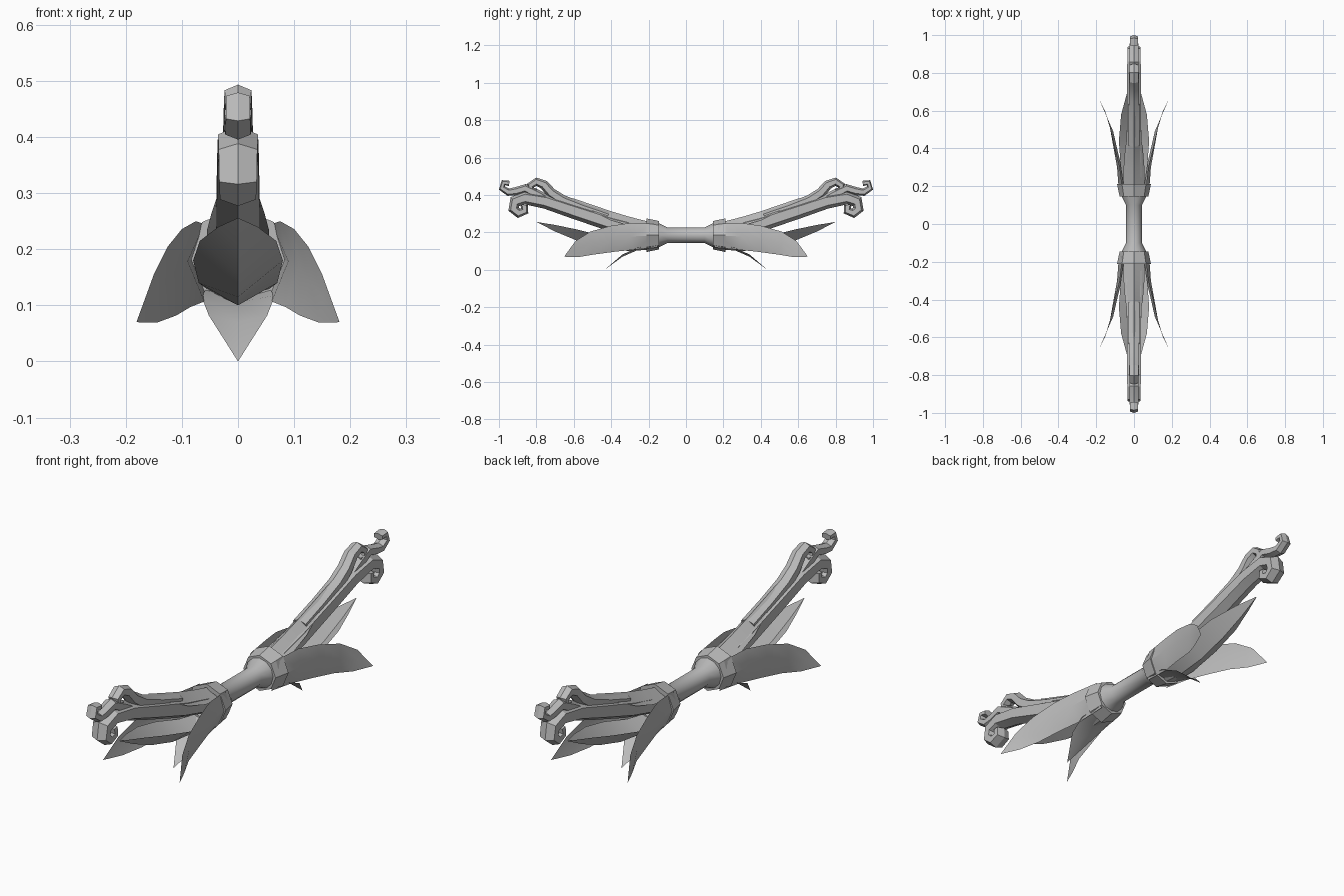
import bpy, bmesh, math
from mathutils import Vector

old = bpy.data.objects.get("Cube")
if old:
    bpy.data.objects.remove(old)

grey = bpy.data.materials.new("plain grey")
grey.use_nodes = True
grey.diffuse_color = (0.5, 0.5, 0.5, 1)
grey.node_tree.nodes["Principled BSDF"].inputs["Base Color"].default_value = (0.5, 0.5, 0.5, 1)
AXIS_Z = 0.185


def finish(name, bm, mirror=(False, True), angle=35, closed=True):
    """Turn a bmesh into a shaded object mirrored to the other end."""
    if closed:
        bmesh.ops.recalc_face_normals(bm, faces=bm.faces)
    mesh = bpy.data.meshes.new(name)
    bm.to_mesh(mesh)
    bm.free()
    mesh.materials.append(grey)
    obj = bpy.data.objects.new(name, mesh)
    bpy.context.collection.objects.link(obj)
    if any(mirror):
        mod = obj.modifiers.new("Mirror", 'MIRROR')
        mod.use_axis = (mirror[0], mirror[1], False)
        mod.use_mirror_merge = False
    bpy.ops.object.select_all(action='DESELECT')
    obj.select_set(True)
    bpy.context.view_layer.objects.active = obj
    bpy.ops.object.shade_smooth_by_angle(angle=math.radians(angle))
    return obj


def loft(bm, rings, wrap):
    """Bridge equal-length rows of points with faces."""
    rows = [[bm.verts.new(p) for p in ring] for ring in rings]
    for a, b in zip(rows, rows[1:]):
        for i in range(len(a) if wrap else len(a) - 1):
            j = (i + 1) % len(a)
            bm.faces.new((a[i], a[j], b[j], b[i]))
    return rows


def lathe(name, profile, sides, mirror, angle):
    """Revolve (y, radius) points about the long axis."""
    bm = bmesh.new()
    steps = [2 * math.pi * i / sides for i in range(sides)]
    loft(bm, [[(r * math.sin(a), y, AXIS_Z + r * math.cos(a)) for a in steps]
              for y, r in profile], True)
    finish(name, bm, mirror, angle)


def tendril(name, path, width, thick):
    """Ridged six-sided stem along a (y, z) path; sizes run from start to end."""
    bm = bmesh.new()
    pts = [Vector((0, y, z)) for y, z in path]
    rings = []
    for i, p in enumerate(pts):
        f = i / (len(pts) - 1)
        tangent = (pts[min(i + 1, len(pts) - 1)] - pts[max(i - 1, 0)]).normalized()
        normal = Vector((0, -tangent.z, tangent.y))
        w = width[0] + (width[1] - width[0]) * f
        t = thick[0] + (thick[1] - thick[0]) * f
        rings.append([p + Vector((sx * w, 0, 0)) + normal * sn * t for sx, sn in
                      ((0, 1), (1, .55), (1, -.55), (0, -1), (-1, -.55), (-1, .55))])
    rows = loft(bm, rings, True)
    bm.faces.new(rows[0])
    bm.faces.new(rows[-1])
    finish(name, bm, angle=25)


def centre_leaf(name, stations, tip):
    """Folded leaf: stations are (y, spine z, half width, edge z)."""
    bm = bmesh.new()
    rows = loft(bm, [[(-w, y, ze), (0, y, zc), (w, y, ze)]
                     for y, zc, w, ze in stations], False)
    end = bm.verts.new((0,) + tip)
    for a, b in zip(rows[-1], rows[-1][1:]):
        bm.faces.new((a, b, end))
    finish(name, bm)


# Grip and the collars at its ends
lathe("grip", [(-.16, .066), (-.145, .064), (-.1, .042), (.1, .042), (.145, .064), (.16, .066)],
      12, (False, False), 50)
lathe("collar", [(.145, .05), (.145, .076), (.212, .09), (.212, .07), (.175, .066), (.175, 0.002)],
      8, (False, True), 30)

# Curling stems
tendril("main_stem",
        [(.17, .19), (.4, .25), (.6, .315), (.75, .365), (.86, .385), (.915, .365),
         (.922, .325), (.895, .303), (.862, .315), (.865, .345)],
        (.04, .03), (.048, .02))
tendril("end_curl",
        [(.74, .37), (.80, .405), (.86, .435), (.91, .42), (.95, .415), (.984, .437),
         (.976, .466), (.945, .462)],
        (.026, .02), (.028, .014))
tendril("upper_curl",
        [(.42, .28), (.55, .325), (.66, .37), (.72, .41), (.76, .455), (.80, .471),
         (.832, .45), (.826, .424), (.80, .422)],
        (.03, .02), (.035, .015))

# Leaves on the centre line
centre_leaf("top_leaf",
            [(.17, .25, .055, .215), (.3, .283, .055, .235), (.4, .313, .047, .265),
             (.5, .347, .03, .315)], (.61, .385))
centre_leaf("lower_leaf",
            [(.17, .11, .05, .125), (.3, .1, .07, .14), (.44, .115, .08, .18),
             (.58, .155, .068, .215), (.7, .205, .035, .24)], (.8, .256))
centre_leaf("bottom_leaf",
            [(.17, .12, .05, .135), (.26, .105, .066, .118), (.34, .07, .052, .082)],
            (.435, 0.0))

# Side leaves: each row runs from the upper edge over a bulged middle to the lower edge
bm = bmesh.new()
side_rows = []
for y, top, low, bulge in ((.17, (.06, .245), (.05, .12), .025),
                           (.3, (.075, .25), (.06, .107), .022),
                           (.4, (.1, .236), (.085, .097), .015),
                           (.51, (.125, .205), (.11, .082), .01),
                           (.59, (.15, .155), (.145, .069), .004)):
    middle = ((top[0] + low[0]) / 2 + bulge, y, (top[1] + low[1]) / 2)
    side_rows.append([(top[0], y, top[1]), middle, (low[0], y - .02, low[1])])
rows = loft(bm, side_rows, False)
tip = bm.verts.new((.181, .652, .07))
for a, b in zip(rows[-1], rows[-1][1:]):
    bm.faces.new((a, b, tip))
finish("side_leaf", bm, mirror=(True, True))
